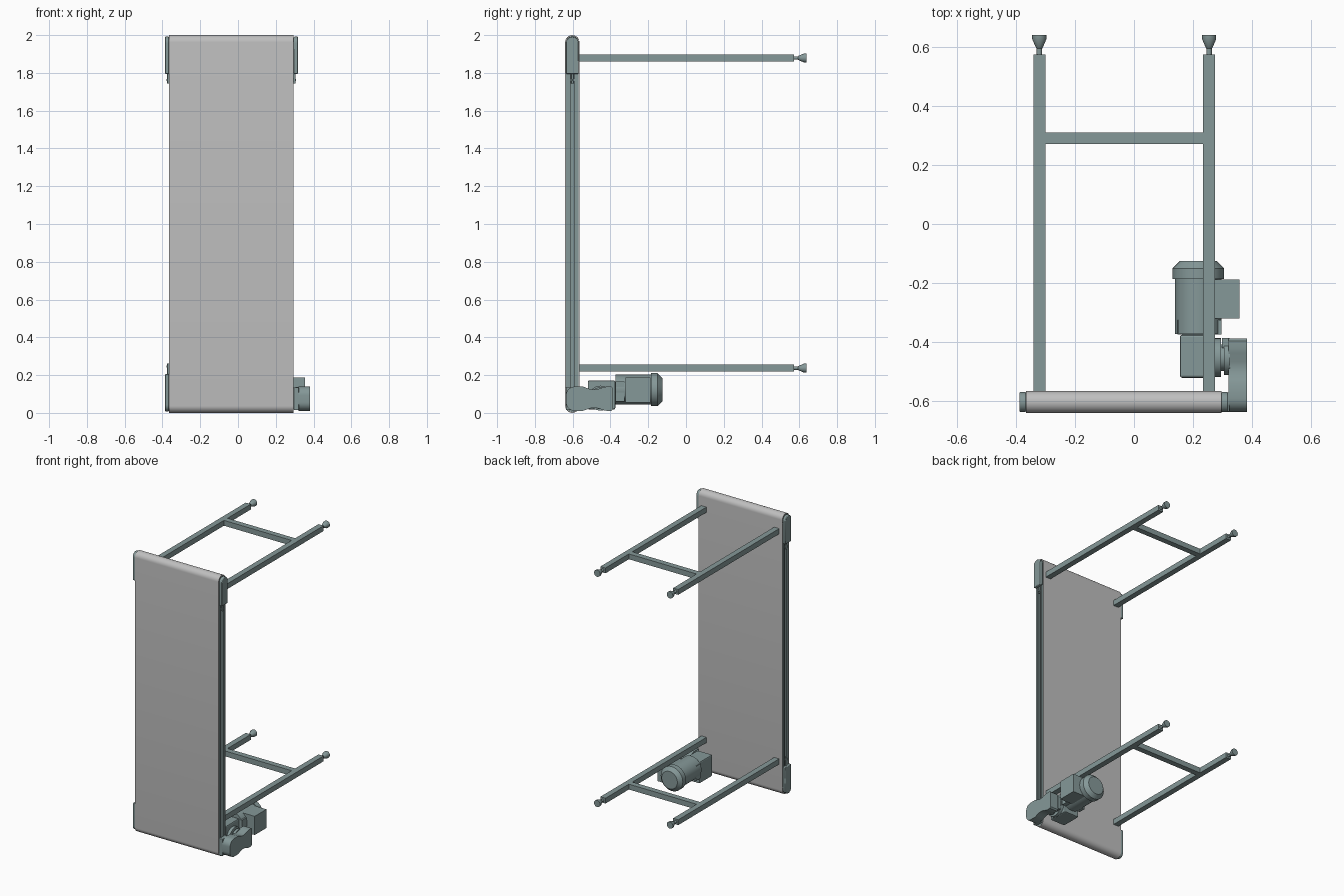
import bpy, bmesh, math
from mathutils import Vector, Matrix

cube = bpy.data.objects.get("Cube")
if cube:
    bpy.data.objects.remove(cube, do_unlink=True)


def material(name, rgb):
    m = bpy.data.materials.new(name)
    m.use_nodes = True
    m.diffuse_color = (*rgb, 1)
    m.node_tree.nodes["Principled BSDF"].inputs["Base Color"].default_value = (*rgb, 1)
    return m


GREY = material("belt grey", (0.52, 0.52, 0.52))
TEAL = material("painted metal", (0.235, 0.315, 0.315))


def finish(name, bm, mat=TEAL, smooth=True, bevel=0):
    bmesh.ops.recalc_face_normals(bm, faces=bm.faces)
    me = bpy.data.meshes.new(name)
    bm.to_mesh(me)
    bm.free()
    ob = bpy.data.objects.new(name, me)
    bpy.context.collection.objects.link(ob)
    me.materials.append(mat)
    if bevel:
        mod = ob.modifiers.new("bevel", 'BEVEL')
        mod.width, mod.segments, mod.limit_method = bevel, 2, 'ANGLE'
    if smooth:
        bpy.ops.object.select_all(action='DESELECT')
        ob.select_set(True)
        bpy.context.view_layer.objects.active = ob
        bpy.ops.object.shade_smooth_by_angle(angle=math.radians(35))
    return ob


def box(name, x, y, z, bevel=0):
    bm = bmesh.new()
    bmesh.ops.create_cube(bm, size=1)
    for v in bm.verts:
        v.co = [(r[0] + r[1]) / 2 + c * (r[1] - r[0]) for r, c in zip((x, y, z), v.co)]
    return finish(name, bm, smooth=False, bevel=bevel)


def extrude(name, pts, direction, mat=TEAL, bevel=0):
    """Extrude a closed 3D outline along a vector."""
    bm = bmesh.new()
    f = bm.faces.new([bm.verts.new(p) for p in pts])
    ext = bmesh.ops.extrude_face_region(bm, geom=[f], use_keep_orig=True)
    for v in ext["geom"]:
        if isinstance(v, bmesh.types.BMVert):
            v.co += Vector(direction)
    return finish(name, bm, mat, bevel=bevel)


def lathe(name, profile, origin, axis, seg=32):
    """Revolve (distance, radius) pairs around an axis, closing both ends."""
    bm = bmesh.new()
    rot = Vector((0, 0, 1)).rotation_difference(Vector(axis)).to_matrix()
    rings = []
    for d, r in profile:
        rings.append([bm.verts.new(Vector(origin) + rot @ Vector(
            (r * math.cos(2 * math.pi * i / seg), r * math.sin(2 * math.pi * i / seg), d)))
            for i in range(seg)])
    for a, b in zip(rings, rings[1:]):
        for i in range(seg):
            j = (i + 1) % seg
            bm.faces.new((a[i], a[j], b[j], b[i]))
    bm.faces.new(rings[0])
    bm.faces.new(rings[-1])
    return finish(name, bm)


def arc(cy, cz, r, a0, a1, n=16):
    return [(cy + r * math.cos(math.radians(a0 + (a1 - a0) * i / n)),
             cz + r * math.sin(math.radians(a0 + (a1 - a0) * i / n))) for i in range(n + 1)]


XL, XR, YC, R = -0.365, 0.295, -0.602, 0.0375
ZB, ZT = R, 2 - R

# Belt: hollow loop around the two rollers
bm = bmesh.new()
loops = []
for r in (R, R - 0.004):
    outline = arc(YC, ZT, r, 0, 180) + arc(YC, ZB, r, 180, 360)
    loops += [[bm.verts.new((x, y, z)) for y, z in outline] for x in (XL, XR)]
ol, orr, il, ir = loops
for a, b in ((ol, orr), (orr, ir), (ir, il), (il, ol)):
    for i in range(len(a)):
        j = (i + 1) % len(a)
        bm.faces.new((a[i], a[j], b[j], b[i]))
finish("conveyor_belt", bm, GREY)

for label, z in (("bottom", ZB), ("top", ZT)):
    lathe(label + "_roller", [(0, R - 0.005), (XR - XL - 0.006, R - 0.005)],
          (XL + 0.003, YC, z), (1, 0, 0))

# Side rails with slots, each a constant section along the height
half = [(-0.0335, 0.04), (-0.0335, 0), (-0.023, 0), (-0.023, 0.004), (-0.019, 0.004),
        (-0.019, 0), (-0.009, 0), (-0.009, 0.016)]
section = half + [(-y, d) for y, d in reversed(half)]
for side, x, s in (("right", XL, 1), ("left", XR, -1)):
    extrude(side + "_side_rail", [(x + s * d, YC + y, 0.06) for y, d in section], (0, 0, 1.88))


# End plates: rounded at the roller, square at the other end
def end_plate(name, x0, x1, top):
    pts = arc(YC, ZT - 0.005, 0.034, 0, 180) + [(YC - 0.034, 1.795), (YC + 0.034, 1.795)]
    if not top:
        pts = [(y, 2 - z) for y, z in pts]
    extrude(name, [(x0, y, z) for y, z in pts], (x1 - x0, 0, 0), bevel=0.004)


end_plate("top_right_end_plate", -0.387, XL, True)
end_plate("top_left_end_plate", XR, 0.318, True)
end_plate("bottom_right_end_plate", -0.387, XL, False)
box("bottom_left_end_plate", (XR, 0.322), (YC - 0.033, YC + 0.033), (0.015, 0.135), 0.003)

# Belt tension screws
for name, x, z0, z1 in (("top_right", -0.369, 1.745, 1.80), ("top_left", 0.299, 1.745, 1.80),
                        ("bottom_right", -0.369, 0.20, 0.262)):
    lathe(name + "_tension_screw", [(0, 0.006), (z1 - z0, 0.006)], (x, YC, z0), (0, 0, 1), 12)
    zm = z0 + 0.012 if z0 > 1 else z1 - 0.022
    lathe(name + "_tension_nut", [(0, 0.009), (0.01, 0.009)], (x, YC, zm), (0, 0, 1), 6)

# Leg frames with a cross bar and flared feet
for level, z0, z1 in (("bottom", 0.218, 0.256), ("top", 1.86, 1.898)):
    for side, x in (("right", -0.32), ("left", 0.254)):
        box(f"{level}_{side}_leg", (x - 0.02, x + 0.02), (-0.566, 0.573), (z0, z1))
        lathe(f"{level}_{side}_foot",
              [(0, 0.009), (0.02, 0.009), (0.022, 0.011), (0.052, 0.024), (0.066, 0.024)],
              (x, 0.573, (z0 + z1) / 2), (0, 1, 0), 24)
    box(level + "_cross_bar", (-0.30, 0.234), (0.27, 0.31), (z0, z1))

# Motor along y, with flange, fan cap and terminal box
MX, MZ = 0.2175, 0.123
lathe("motor_body", [(0, 0.079), (0.19, 0.079)], (MX, -0.372, MZ), (0, 1, 0), 40)
lathe("motor_fan_cap", [(0, 0.087), (0.036, 0.087), (0.061, 0.062)],
      (MX, -0.186, MZ), (0, 1, 0), 40)
box("motor_flange", (MX - 0.07, 0.295), (-0.374, -0.325), (0.06, 0.165))
box("terminal_box", (MX, 0.356), (-0.32, -0.188), (0.055, 0.188))

# Gearbox and its output hub
box("gearbox", (0.155, 0.272), (-0.52, -0.374), (0.018, 0.172), 0.008)
GY, GZ = -0.452, 0.078
lathe("gearbox_hub", [(0, 0.066), (0.022, 0.066), (0.022, 0.045), (0.032, 0.045),
                      (0.032, 0.058), (0.052, 0.058)], (0.272, GY, GZ), (1, 0, 0), 32)

# Drive guard: rounded at the roller, pinched in the middle
upper = [(-0.545, 0.139), (-0.525, 0.132), (-0.505, 0.125), (-0.485, 0.123), (-0.465, 0.126),
         (-0.435, 0.136), (-0.42, 0.139), (-0.395, 0.139), (-0.387, 0.130)]
zc = 0.075
guard = [(y, 2 * zc - z) for y, z in upper] + upper[::-1]
guard += arc(-0.59, zc + 0.019, 0.045, 90, 180, 8) + arc(-0.59, zc - 0.019, 0.045, 180, 270, 8)
extrude("drive_guard", [(0.320, y, z) for y, z in guard], (0.062, 0, 0))
box("guard_bracket", (0.298, 0.322), (-0.42, -0.386), (0.03, 0.12))
